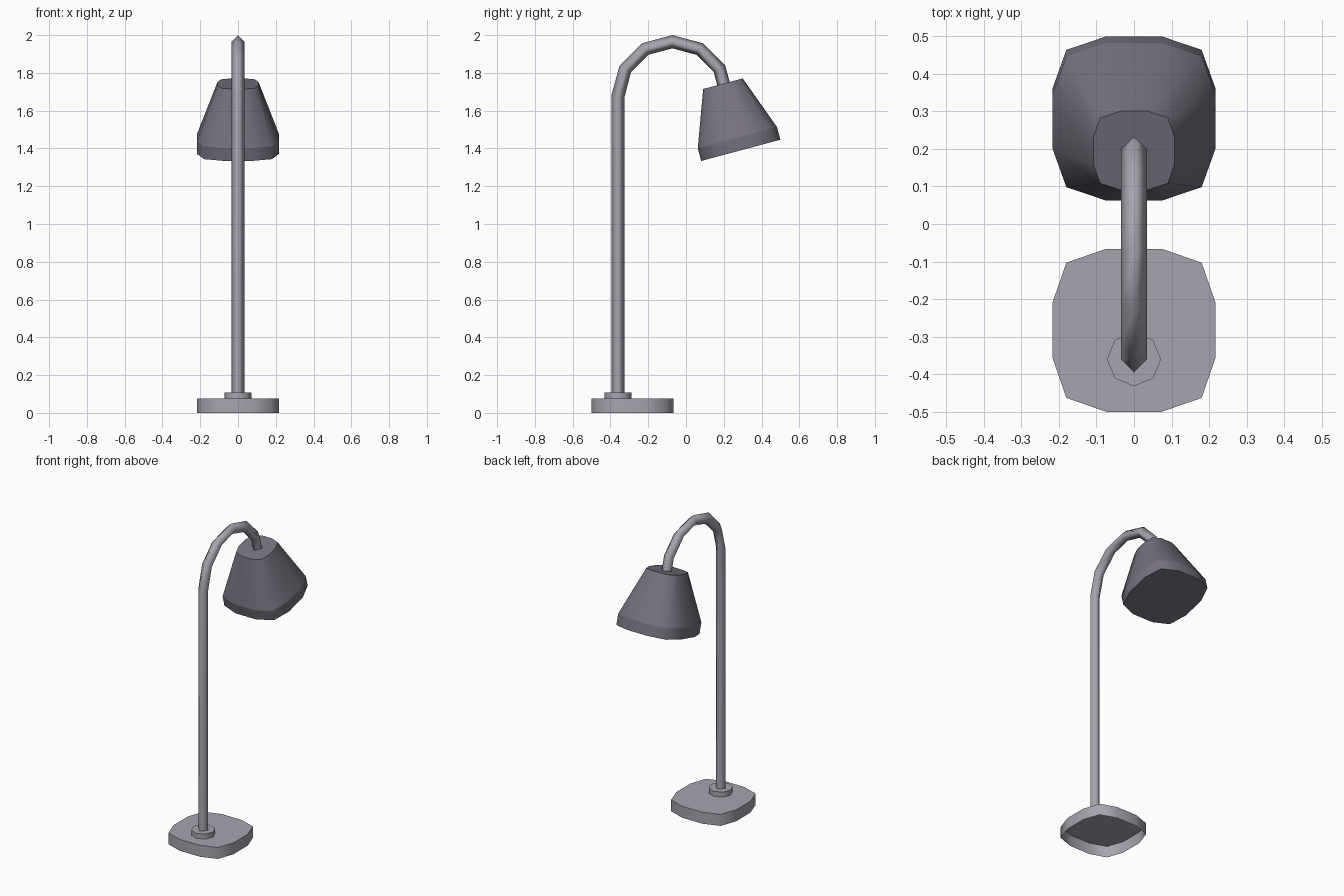
import bpy, bmesh, math
from mathutils import Matrix, Vector

cube = bpy.data.objects.get("Cube")
if cube:
    bpy.data.objects.remove(cube, do_unlink=True)


def material(name, rgb):
    mat = bpy.data.materials.new(name)
    mat.use_nodes = True
    mat.diffuse_color = (*rgb, 1)
    mat.node_tree.nodes["Principled BSDF"].inputs["Base Color"].default_value = (*rgb, 1)
    return mat


metal = material("light grey metal", (0.39, 0.37, 0.43))
dark_metal = material("dark grey metal", (0.18, 0.165, 0.21))


def loft(name, rings, mat, cap_start=False, cap_end=False, sharp_rings=True):
    """Skin a stack of rings; walls are smooth, and rings may be hard edges."""
    bm = bmesh.new()
    loops = [[bm.verts.new(p) for p in ring] for ring in rings]
    n = len(loops[0])
    for low, high in zip(loops, loops[1:]):
        for i in range(n):
            j = (i + 1) % n
            bm.faces.new((low[i], low[j], high[j], high[i])).smooth = True
    if cap_start:
        bm.faces.new(loops[0][::-1])
    if cap_end:
        bm.faces.new(loops[-1])
    if sharp_rings:
        for loop in loops:
            for i in range(n):
                bm.edges.get((loop[i], loop[(i + 1) % n])).smooth = False
    mesh = bpy.data.meshes.new(name)
    bm.to_mesh(mesh)
    bm.free()
    mesh.materials.append(mat)
    obj = bpy.data.objects.new(name, mesh)
    bpy.context.collection.objects.link(obj)
    return obj


def soft_square(half, z):
    """Square with bulging sides, three points per quarter."""
    quarter = [(1, -0.34), (1, 0.34), (0.83, 0.83)]
    return [Matrix.Rotation(k * math.pi / 2, 3, 'Z') @ Vector((x * half, y * half, z))
            for k in range(4) for x, y in quarter]


def circle(radius, z, sides):
    return [Vector((radius * math.cos(2 * math.pi * i / sides),
                    radius * math.sin(2 * math.pi * i / sides), z)) for i in range(sides)]


POLE_Y = -0.36
WIDTH = 0.217

# Hollow foot, open underneath
base = loft("base", [soft_square(WIDTH, 0), soft_square(WIDTH, 0.075)], metal, cap_end=True)
base.location.y = -0.283

# Collar around the foot of the pole
collar = loft("collar", [circle(0.072, 0.075, 8), circle(0.072, 0.108, 8)], metal, cap_end=True)
collar.location.y = POLE_Y

# Four-sided pole, bending over in a half circle
BEND = 0.288
path = [Vector((0, POLE_Y, 0.08))]
for step in range(7):
    a = math.pi - step * math.pi / 6
    path.append(Vector((0, -0.072 + BEND * math.cos(a), 1.677 + BEND * math.sin(a))))
rings = []
for i, p in enumerate(path):
    before = (p - path[i - 1]).normalized() if i else Vector((0, 0, 1))
    after = (path[i + 1] - p).normalized() if i + 1 < len(path) else before
    tangent = (before + after).normalized()
    side = Vector((1, 0, 0))
    up = tangent.cross(side)
    rings.append([p + 0.035 * d for d in (side, up, -side, -up)])
loft("pole", rings, metal, sharp_rings=False)

# Tilted lamp shade: straight rim, then a taper to the top
shade = loft("shade", [soft_square(WIDTH, 0), soft_square(WIDTH, 0.07),
                       soft_square(WIDTH / 2, 0.365)], dark_metal, cap_start=True, cap_end=True)
shade.location = (0, 0.29, 1.39)
shade.rotation_euler.x = math.radians(15)
